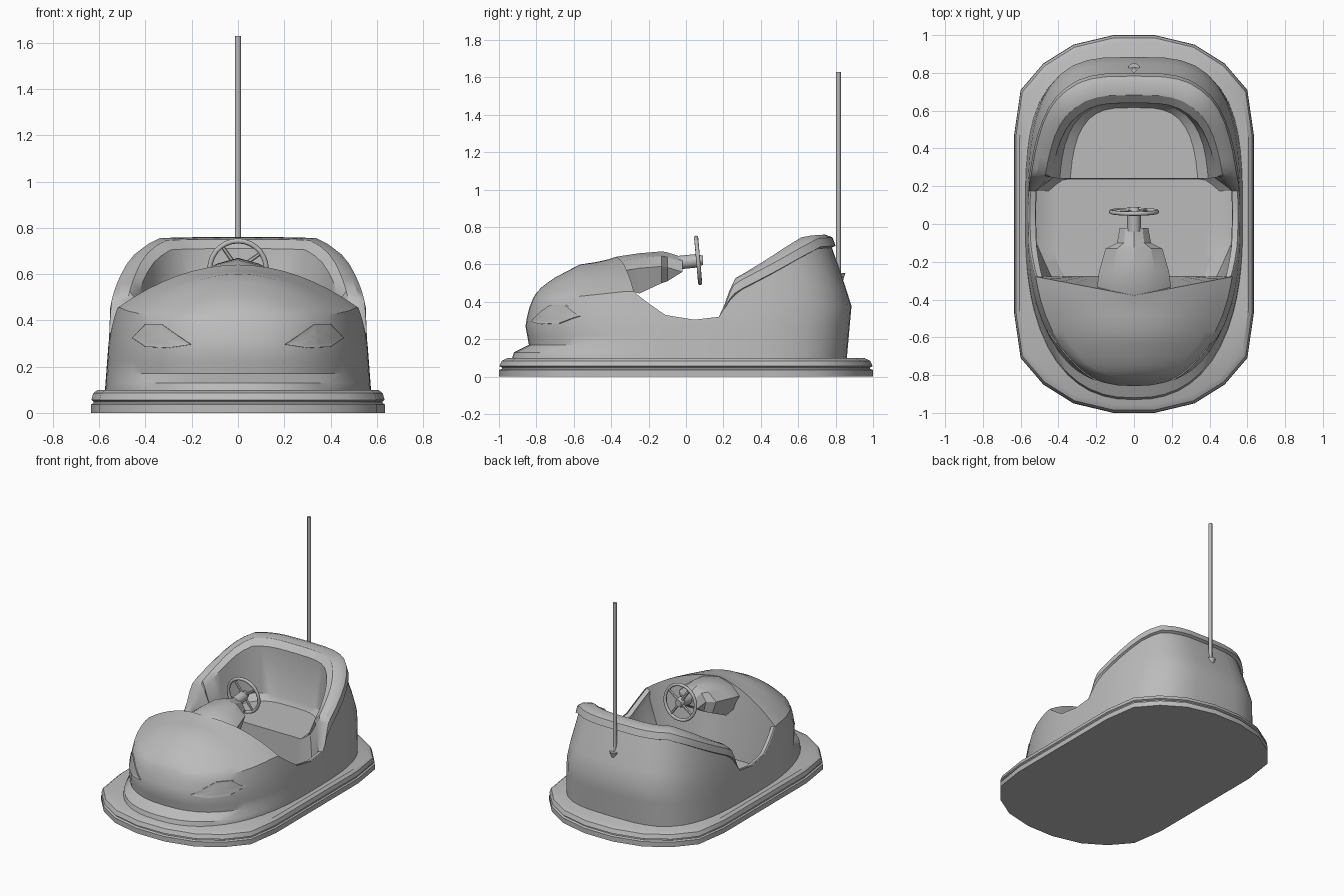
import bpy, bmesh, math
from mathutils import Vector
from mathutils.bvhtree import BVHTree

cube = bpy.data.objects.get("Cube")
if cube:
    bpy.data.objects.remove(cube, do_unlink=True)

grey = bpy.data.materials.new("light grey")
grey.use_nodes = True
grey.diffuse_color = (0.5, 0.5, 0.5, 1)
grey.node_tree.nodes["Principled BSDF"].inputs["Base Color"].default_value = (0.5, 0.5, 0.5, 1)


def finish(obj, name, angle=35):
    obj.name = name
    obj.data.materials.append(grey)
    bpy.ops.object.select_all(action='DESELECT')
    obj.select_set(True)
    bpy.context.view_layer.objects.active = obj
    bpy.ops.object.shade_smooth_by_angle(angle=math.radians(angle))
    return obj


def from_bmesh(name, bm, angle=35, mirror=False):
    bmesh.ops.recalc_face_normals(bm, faces=bm.faces)
    mesh = bpy.data.meshes.new(name)
    bm.to_mesh(mesh)
    obj = bpy.data.objects.new(name, mesh)
    bpy.context.collection.objects.link(obj)
    if mirror:
        obj.modifiers.new("Mirror", 'MIRROR').merge_threshold = 0.001
    return finish(obj, name, angle)


def grid(bm, rows, closed=False):
    """Join equal-length rows of points with quads."""
    vs = [[bm.verts.new(p) for p in row] for row in rows]
    n = len(rows[0])
    for a, b in zip(vs, vs[1:]):
        for i in range(n if closed else n - 1):
            j = (i + 1) % n
            bm.faces.new((a[i], a[j], b[j], b[i]))
    return vs


def loft(name, rings, angle=35):
    bm = bmesh.new()
    vs = grid(bm, rings, True)
    bm.faces.new(vs[0])
    bm.faces.new(vs[-1])
    return from_bmesh(name, bm, angle)


def rod(name, a, b, r1, r2=None, sides=12):
    a, b = Vector(a), Vector(b)
    bpy.ops.mesh.primitive_cone_add(vertices=sides, radius1=r1, radius2=r1 if r2 is None else r2,
                                    depth=(b - a).length, location=(a + b) / 2)
    obj = bpy.context.object
    obj.rotation_euler = (b - a).to_track_quat('Z', 'Y').to_euler()
    return finish(obj, name)


def clamp(t):
    return min(1, max(0, t))


def interp(table, t):
    for (a, u), (b, v) in zip(table, table[1:]):
        if t <= b:
            return u + (v - u) * max(0, (t - a) / (b - a))
    return table[-1][1]


# Rubber bumper: stadium outline swept through a grooved profile
quarter = [(0.635, 0.47), (0.6, 0.71), (0.48, 0.85), (0.32, 0.95), (0.11, 1.0)]
right_half = quarter + [(-x, y) for x, y in reversed(quarter)]
outline = right_half + [(-x, -y) for x, y in right_half]
profile = [(0, 1), (0.036, 1), (0.042, 0.985), (0.05, 0.985), (0.056, 0.998),
           (0.085, 0.985), (0.1, 0.955)]
loft("bumper", [[(x * k, y * k, z) for x, y in outline] for z, k in profile])

# Body shape tables: widths by height, edge heights by station
WIDTH = [(0.1, 0.575), (0.3, 0.56), (0.45, 0.54), (0.6, 0.51), (0.76, 0.49)]
FRONT = [(0.1, 0.93), (0.13, 0.92), (0.17, 0.84), (0.28, 0.86), (0.4, 0.83), (0.48, 0.78)]
REAR = [(0.1, 0.86), (0.38, 0.885), (0.55, 0.83), (0.76, 0.755)]
EDGE = [(-1, 0.42), (-0.7, 0.43), (-0.36, 0.46), (-0.13, 0.33), (0.05, 0.305), (0.2, 0.32),
        (0.27, 0.46), (0.31, 0.52), (0.75, 0.7), (0.9, 0.755), (1, 0.76)]
SPINE = [(-1, 0.42), (-0.97, 0.46), (-0.93, 0.49), (-0.86, 0.53), (-0.7, 0.6),
         (-0.5, 0.625), (-0.35, 0.64)]
HOOD_END = -0.35
SEAT_FRONT = 0.3
SEAT_EDGE = 0.24


def shell(s, z, k=1):
    """Point on the body outline at station s (-1 nose, 1 tail), scaled by k."""
    n = 2.4 if s < 0 else 3.4
    x = interp(WIDTH, z) * max(0, 1 - abs(s) ** n) ** (1 / n)
    return Vector((x * k, s * interp(FRONT if s < 0 else REAR, z) * k, z))


def body_row(s, hood):
    h = interp(EDGE, s)
    pad = clamp((s - 0.2) / 0.1)
    top = h - 0.07 * pad
    row = [shell(s, z) for z in (0.1, 0.13, 0.17)]
    row += [shell(s, 0.17 + (top - 0.17) * i / 5) for i in range(1, 6)]
    if hood:
        # Hood arches from the wall edge to the centre line
        edge = row[-1]
        row += [edge.copy() for _ in range(6)]
        skew = 0.1 * clamp(1 - (HOOD_END - s) / 0.2)
        for i in range(1, 9):
            q = i / 8
            z = h + (interp(SPINE, s) - h) * (1 - (1 - q) ** 2)
            row.append(Vector((edge.x * (1 - q), edge.y - skew * q, z)))
        return row
    # Padded rim, inner wall narrowing toward the footwell, then floor or seat
    floor = 0.33 if s >= SEAT_FRONT else 0.13
    low = 0.9 - 0.2 * pad - 0.14 * clamp((-0.1 - s) / 0.25)
    for z, k in ((top + 0.01 * pad, 1 + 0.03 * pad), (h - 0.015, 1 + 0.03 * pad), (h, 0.985),
                 (h - 0.01, 0.93 - 0.03 * pad), (h - 0.05, 0.92 - 0.09 * pad),
                 (floor + 0.04, low + 0.02)):
        p = shell(s, z, k)
        if pad < 1:
            p.y = shell(s, z).y
        elif k < 0.9:
            p.y = max(p.y, SEAT_EDGE)
        row.append(p)
    inner = shell(s, floor, low)
    if s < SEAT_FRONT:
        inner.y = min(shell(s, h).y, SEAT_EDGE - 0.004)
    else:
        inner.y = max(inner.y, SEAT_EDGE)
    row += [Vector((inner.x * (1 - i / 8), inner.y, floor)) for i in range(1, 9)]
    return row


# Body: hood, cockpit tub, bench seat and padded back, built as one mirrored half
hood_stations = [-1, -0.995, -0.98, -0.95, -0.91, -0.86, -0.78, -0.7, -0.6, -0.5, -0.42, HOOD_END]
tub_stations = [HOOD_END, -0.3, -0.24, -0.18, -0.13, -0.05, 0.05, 0.13, 0.2, 0.235, 0.27, 0.295,
                SEAT_FRONT, 0.35, 0.45, 0.55, 0.65, 0.75, 0.83, 0.9, 0.95, 0.98, 0.995, 1]
bm = bmesh.new()
grid(bm, [body_row(s, True) for s in hood_stations] + [body_row(s, False) for s in tub_stations])
bmesh.ops.remove_doubles(bm, verts=bm.verts, dist=0.0005)
bmesh.ops.dissolve_degenerate(bm, edges=bm.edges, dist=0.0001)
surface = BVHTree.FromBMesh(bm)
from_bmesh("body", bm, 32, mirror=True)

# Headlights: thin almond plates laid on the nose
corners = [Vector(p) for p in ((0.2, 0.295), (0.26, 0.335), (0.33, 0.385), (0.4, 0.385),
                               (0.46, 0.325), (0.4, 0.285), (0.3, 0.28))]
almond = [a.lerp(b, i / 4) for a, b in zip(corners, corners[1:] + corners[:1]) for i in range(4)]
centre = Vector((0.34, 0.33))
bm = bmesh.new()
rings = []
for k, lift in ((1, -0.004), (0.98, 0.008), (0.85, 0.006), (0.6, 0.006), (0.3, 0.006), (0, 0.006)):
    ring = []
    for p in almond:
        x, z = centre + (p - centre) * k
        hit = surface.ray_cast(Vector((x, -2, z)), Vector((0, 1, 0)))[0]
        ring.append((x, (hit.y if hit else -0.6) - lift, z))
    rings.append(ring)
grid(bm, rings, True)
bmesh.ops.remove_doubles(bm, verts=bm.verts, dist=0.0005)
from_bmesh("headlights", bm, 30, mirror=True)


# Steering console: ridged housing that narrows toward the wheel
def console_ring(y, w, top, bottom):
    half = [(w * 0.6, top - 0.025), (w, top - 0.08), (w * 0.8, bottom)]
    pts = [(0, top)] + half + [(-x, z) for x, z in reversed(half)]
    return [(x, y, z) for x, z in pts]


loft("console", [console_ring(*r) for r in (
    (-0.46, 0.19, 0.59, 0.5), (-0.37, 0.2, 0.642, 0.48), (-0.25, 0.185, 0.66, 0.445),
    (-0.13, 0.15, 0.67, 0.5), (-0.1, 0.09, 0.665, 0.51), (-0.02, 0.075, 0.64, 0.57))], 25)
rod("steering_column", (0, -0.04, 0.61), (0, 0.06, 0.62), 0.036)

# Steering wheel: rim, hub and four spokes
hub = Vector((0, 0.065, 0.622))
bpy.ops.mesh.primitive_torus_add(major_segments=28, minor_segments=8, major_radius=0.122,
                                 minor_radius=0.011, location=hub,
                                 rotation=(math.radians(95), 0, 0))
finish(bpy.context.object, "steering_wheel_rim", 60)
rod("steering_wheel_hub", hub + Vector((0, -0.015, 0)), hub + Vector((0, 0.025, 0)), 0.035, 0.025)
for i in range(4):
    a = math.radians(35 + 90 * i)
    tip = hub + Vector((math.cos(a), -0.08 * math.sin(a), math.sin(a))) * 0.12
    rod("steering_wheel_spoke", hub, tip, 0.01, 0.008, 6)

# Power pole with its conical socket on the back
rod("pole", (0, 0.815, 0.5), (0, 0.815, 1.63), 0.013)
rod("pole_socket", (0, 0.82, 0.49), (0, 0.82, 0.555), 0.012, 0.032)
